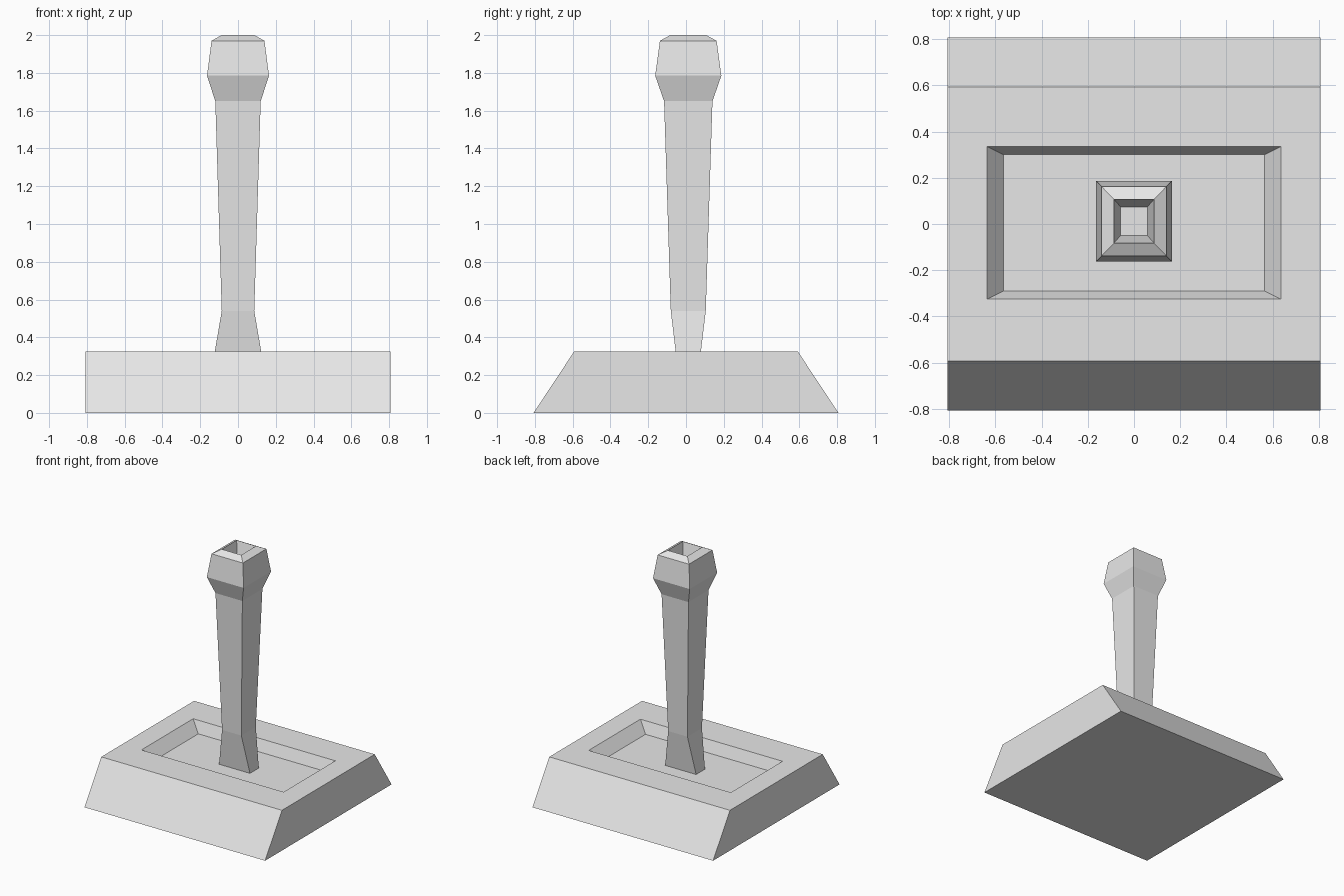
import bpy
import bmesh

cube = bpy.data.objects.get("Cube")
if cube:
    bpy.data.objects.remove(cube, do_unlink=True)

grey = bpy.data.materials.new("plain grey")
grey.use_nodes = True
colour = (0.8, 0.8, 0.8, 1)
grey.diffuse_color = colour
grey.node_tree.nodes["Principled BSDF"].inputs["Base Color"].default_value = colour


def loft(name, rings):
    """Skin rectangles given as (z, half width, half depth, y centre), capped at both ends."""
    bm = bmesh.new()
    corners = ((-1, -1), (1, -1), (1, 1), (-1, 1))
    loops = [[bm.verts.new((sx * hx, cy + sy * hy, z)) for sx, sy in corners]
             for z, hx, hy, cy in rings]
    for low, high in zip(loops, loops[1:]):
        for i in range(4):
            j = (i + 1) % 4
            bm.faces.new((low[i], low[j], high[j], high[i]))
    bm.faces.new(loops[0][::-1])
    bm.faces.new(loops[-1])
    bmesh.ops.recalc_face_normals(bm, faces=bm.faces[:])
    mesh = bpy.data.meshes.new(name)
    bm.to_mesh(mesh)
    bm.free()
    mesh.materials.append(grey)
    obj = bpy.data.objects.new(name, mesh)
    bpy.context.collection.objects.link(obj)
    return obj


# Plinth with sloped front and back and a sunken tray in the top
floor = 0.235
loft("base", [
    (0, 0.807, 0.807, 0),
    (0.325, 0.807, 0.592, 0),
    (0.325, 0.635, 0.33, 0.005),
    (floor, 0.565, 0.295, 0.005),
])

# Lever: flared foot, tapering shaft, faceted knob with a hollow top
offset = 0.012
lever = [
    (floor, 0.138, 0.056),
    (0.54, 0.086, 0.0925),
    (1.65, 0.12, 0.128),
    (1.785, 0.164, 0.175),
    (1.97, 0.14, 0.15),
    (2.0, 0.087, 0.095),
    (1.87, 0.058, 0.062),
]
loft("lever", [ring + (offset,) for ring in lever])
